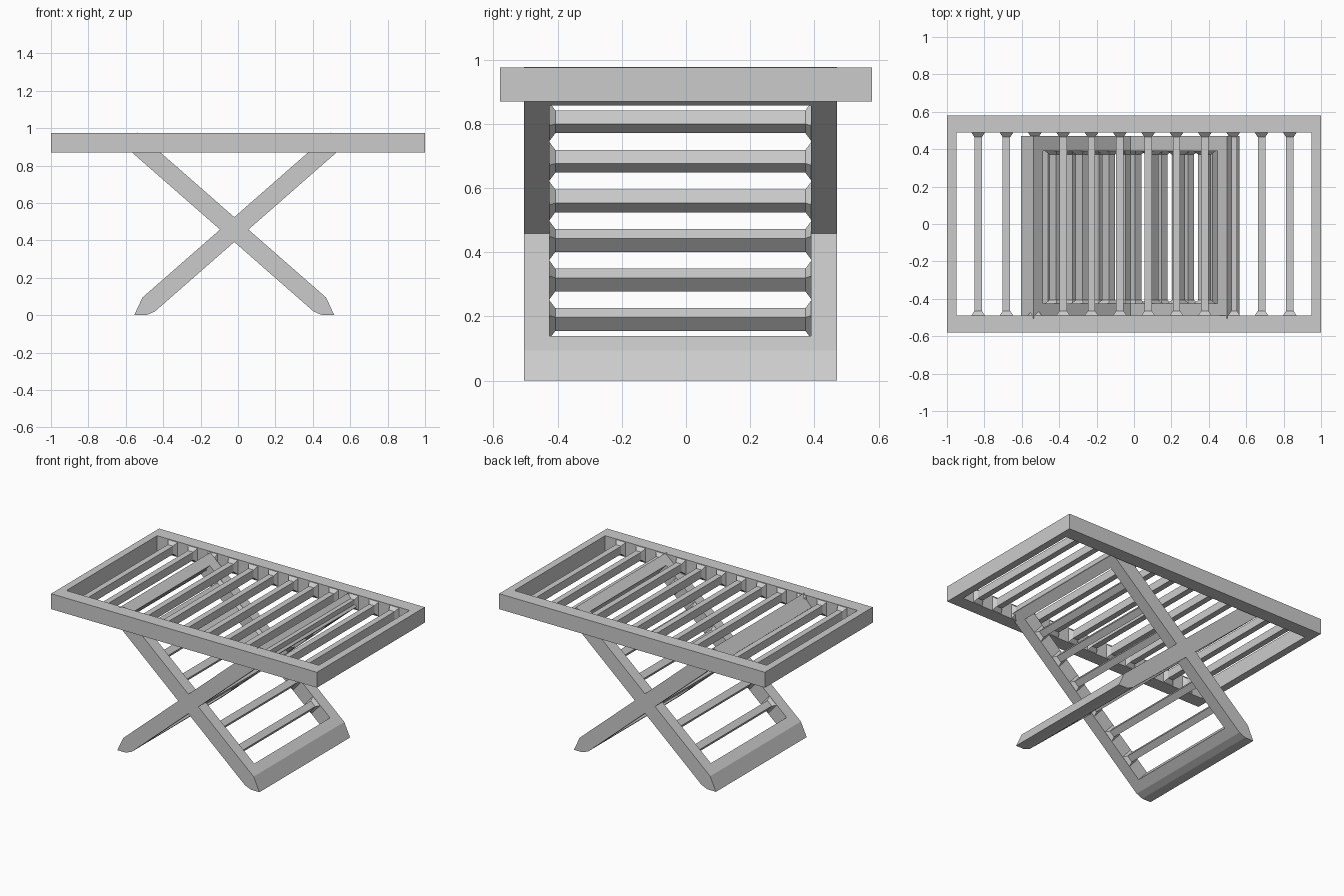
import bpy, bmesh, math

if "Cube" in bpy.data.objects:
    bpy.data.objects.remove(bpy.data.objects["Cube"])

ANGLE = math.radians(41.2)
CA, SA = math.cos(ANGLE), math.sin(ANGLE)


def loft(bm, place, sections):
    """Skin a list of equal-length point loops and cap both ends."""
    rings = [[bm.verts.new(place(*p)) for p in s] for s in sections]
    n = len(rings[0])
    for a, b in zip(rings, rings[1:]):
        for i in range(n):
            j = (i + 1) % n
            bm.faces.new((a[i], a[j], b[j], b[i]))
    bm.faces.new(rings[0])
    bm.faces.new(rings[-1])


def finish(name, bm):
    bmesh.ops.recalc_face_normals(bm, faces=bm.faces)
    mesh = bpy.data.meshes.new(name)
    bm.to_mesh(mesh)
    bm.free()
    bpy.context.collection.objects.link(bpy.data.objects.new(name, mesh))


def rect(hu, hv, t):
    return [(-hu, -hv, t), (hu, -hv, t), (hu, hv, t), (-hu, hv, t)]


def frame(name, place, hu, hv, ht, end, side):
    """Rectangular frame: outer and inner loops joined round the section."""
    bm = bmesh.new()
    loops = [rect(hu, hv, -ht), rect(hu, hv, ht),
             rect(hu - end, hv - side, ht), rect(hu - end, hv - side, -ht)]
    rings = [[bm.verts.new(place(*p)) for p in l] for l in loops]
    for k in range(4):
        a, b = rings[k], rings[(k + 1) % 4]
        for i in range(4):
            j = (i + 1) % 4
            bm.faces.new((a[i], a[j], b[j], b[i]))
    finish(name, bm)


def slats(name, place, count, pitch, hv, thin, wide, flare):
    """Row of bars whose ends flare out where they meet the side rails."""
    bm = bmesh.new()
    for i in range(count):
        u = (i - (count - 1) / 2) * pitch
        secs = []
        for v, (w, t) in ((-hv, wide), (-hv + flare, thin), (hv - flare, thin), (hv, wide)):
            secs.append([(u - w, v, -t), (u + w, v, -t), (u + w, v, t), (u - w, v, t)])
        loft(bm, place, secs)
    finish(name, bm)


# Table top
def top_place(u, v, t):
    return (u, v, 0.9225 + t)


frame("top_frame", top_place, 1.0, 0.58, 0.0525, 0.05, 0.092)
slats("top_slats", top_place, 12, 0.1515, 0.488, (0.020, 0.027), (0.036, 0.048), 0.024)

# Crossed leg frames, each with a pointed foot
HL, HT, HW = 0.67, 0.05, 0.4875
for label, sgn, cx in (("right_leaning", 1, 0.026), ("left_leaning", -1, -0.066)):
    def leg_place(u, v, t, s=sgn, c=cx):
        return (c + s * (u * CA - t * SA), v - 0.0175, 0.4985 + u * SA + t * CA)

    frame(label + "_leg_frame", leg_place, HL, HW, HT, 0.068, 0.08)
    slats(label + "_leg_rungs", leg_place, 6, 0.187, HW - 0.08,
          (0.022, 0.028), (0.036, 0.048), 0.018)
    foot = [(-HL, HT), (-0.765, 0.008), (-0.716, -0.0345), (-HL, -HT)]
    bm = bmesh.new()
    loft(bm, leg_place, [[(u, v, t) for u, t in foot] for v in (-HW, HW)])
    finish(label + "_foot", bm)
